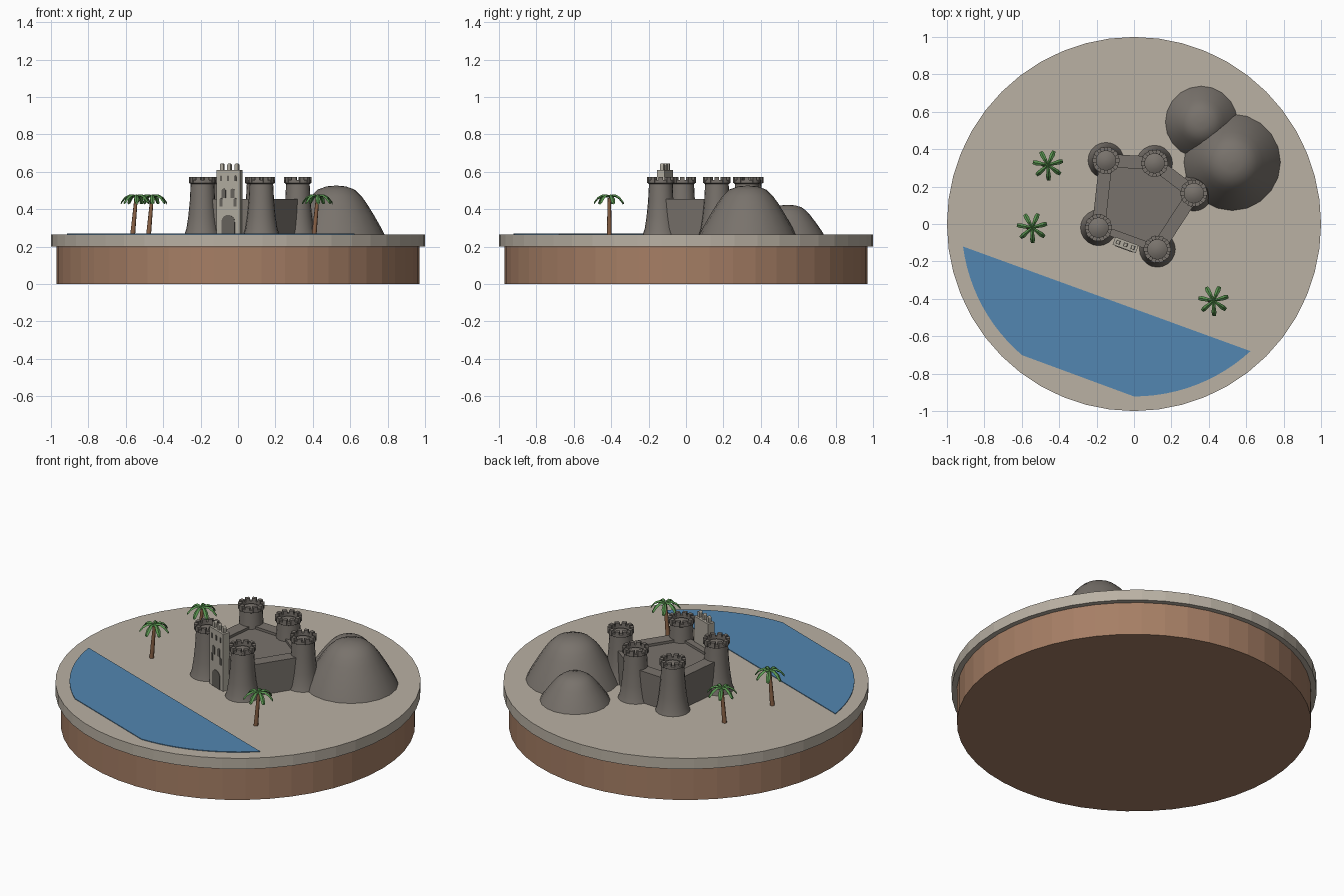
import bpy, bmesh, math
from mathutils import Vector, Matrix

if "Cube" in bpy.data.objects:
    bpy.data.objects.remove(bpy.data.objects["Cube"])

GROUND = 0.265


def material(name, r, g, b):
    m = bpy.data.materials.new(name)
    m.use_nodes = True
    m.diffuse_color = (r, g, b, 1)
    m.node_tree.nodes["Principled BSDF"].inputs["Base Color"].default_value = (r, g, b, 1)
    return m


sand = material("sand", 0.49, 0.44, 0.37)
soil = material("soil", 0.38, 0.21, 0.13)
water = material("water", 0.085, 0.24, 0.44)
stone = material("stone", 0.19, 0.17, 0.15)
pale = material("pale_stone", 0.43, 0.40, 0.34)
dark = material("dark_opening", 0.13, 0.12, 0.105)
bark = material("bark", 0.25, 0.12, 0.06)
leaf = material("leaf", 0.10, 0.30, 0.08)


def finish(bm, name, mat, smooth=0):
    """Turn a bmesh into an object, smoothing edges under the given angle."""
    bmesh.ops.recalc_face_normals(bm, faces=bm.faces)
    me = bpy.data.meshes.new(name)
    bm.to_mesh(me)
    bm.free()
    me.materials.append(mat)
    if smooth:
        me.polygons.foreach_set("use_smooth", [True] * len(me.polygons))
        me.set_sharp_from_angle(angle=math.radians(smooth))
    ob = bpy.data.objects.new(name, me)
    bpy.context.collection.objects.link(ob)
    return ob


def lathe(bm, profile, centre, sides):
    """Revolve (radius, height) points, closing both ends."""
    rings = []
    for r, z in profile:
        rings.append([bm.verts.new((centre[0] + r * math.cos(i * math.tau / sides),
                                    centre[1] + r * math.sin(i * math.tau / sides), z))
                      for i in range(sides)])
    for a, b in zip(rings, rings[1:]):
        for i in range(sides):
            j = (i + 1) % sides
            bm.faces.new((a[i], a[j], b[j], b[i]))
    bm.faces.new(rings[0][::-1])
    bm.faces.new(rings[-1])


def prism(bm, points, low, high, matrix=Matrix()):
    """Extrude a flat outline from low to high along local z."""
    a = [bm.verts.new(matrix @ Vector((x, y, low))) for x, y in points]
    b = [bm.verts.new(matrix @ Vector((x, y, high))) for x, y in points]
    bm.faces.new(a[::-1])
    bm.faces.new(b)
    for i in range(len(a)):
        j = (i + 1) % len(a)
        bm.faces.new((a[i], a[j], b[j], b[i]))


def rect(x, y, w, h):
    return [(x - w / 2, y - h / 2), (x + w / 2, y - h / 2),
            (x + w / 2, y + h / 2), (x - w / 2, y + h / 2)]


def arch(x, y, w, h):
    """Upright opening with a round top, standing on y."""
    r = w / 2
    top = [(x + r * math.cos(i * math.pi / 8), y + h - r + r * math.sin(i * math.pi / 8))
           for i in range(9)]
    return [(x - r, y), (x + r, y)] + top


# Island base
for name, r, low, high, mat in (("soil_base", 0.97, 0, 0.2, soil),
                                ("sand_disc", 1.0, 0.2, GROUND, sand)):
    bm = bmesh.new()
    lathe(bm, [(r, low), (r, high)], (0, 0), 48)
    finish(bm, name, mat)

# Lake: two rim arcs joined by straight shores
shore = []
for start, end in ((187.5, 229.5), (270, 312.5)):
    for i in range(13):
        a = math.radians(start + (end - start) * i / 12)
        shore.append((0.922 * math.cos(a), 0.922 * math.sin(a)))
bm = bmesh.new()
prism(bm, shore, GROUND - 0.003, GROUND + 0.004)
finish(bm, "lake", water)

# Rounded hills
for name, centre, radius, height in (("large_hill", (0.525, 0.33), 0.258, 0.261),
                                     ("small_hill", (0.36, 0.545), 0.192, 0.158)):
    shape = [(1, 0), (0.93, 0.14), (0.78, 0.40), (0.63, 0.64), (0.52, 0.79),
             (0.38, 0.92), (0.2, 0.985), (0.02, 1)]
    bm = bmesh.new()
    lathe(bm, [(r * radius, GROUND + z * height) for r, z in shape], centre, 20)
    finish(bm, name, stone, 50)

# Round towers with a flared foot and battlements
towers = [(-0.19, -0.02), (0.125, -0.135), (0.32, 0.165), (0.11, 0.325), (-0.15, 0.34)]
for n, (x, y) in enumerate(towers, 1):
    bm = bmesh.new()
    lathe(bm, [(0.096, GROUND), (0.086, 0.295), (0.076, 0.36), (0.068, 0.44), (0.063, 0.535),
               (0.071, 0.54), (0.071, 0.555), (0.052, 0.555), (0.052, 0.54),
               (0.035, 0.549), (0.015, 0.554), (0.002, 0.555)], (x, y), 20)
    finish(bm, f"tower_{n}", stone, 40)
    bm = bmesh.new()
    for i in range(10):
        turn = Matrix.Translation((x, y, 0)) @ Matrix.Rotation(i * math.tau / 10, 4, 'Z')
        prism(bm, rect(0.062, 0, 0.022, 0.024), 0.54, 0.572, turn)
    finish(bm, f"tower_battlements_{n}", stone)

# Curtain walls and raised courtyard
for n, start in enumerate(towers):
    a, b = Vector(start), Vector(towers[(n + 1) % len(towers)])
    d, mid = b - a, (a + b) / 2
    place = Matrix.Translation((mid.x, mid.y, 0)) @ Matrix.Rotation(math.atan2(d.y, d.x), 4, 'Z')
    bm = bmesh.new()
    prism(bm, rect(0, 0, d.length, 0.04 if n == 0 else 0.07), GROUND, 0.455, place)
    finish(bm, f"wall_{n + 1}", stone)
bm = bmesh.new()
prism(bm, towers, GROUND, 0.44)
finish(bm, "courtyard", stone)

# Gatehouse: slab in front of the first wall, local x along it, local y up, local z outward
gate = (Matrix.Translation((-0.045, -0.112, GROUND)) @ Matrix.Rotation(math.radians(-20), 4, 'Z')
        @ Matrix.Rotation(math.pi / 2, 4, 'X'))
bm = bmesh.new()
prism(bm, rect(0, 0.1725, 0.132, 0.345), -0.022, 0.022, gate)
for x in (-0.042, 0, 0.042):
    prism(bm, arch(x, 0.34, 0.02, 0.04), -0.01, 0.01, gate)
finish(bm, "gatehouse", pale)

openings = [arch(0, 0, 0.075, 0.105)]
openings += [arch(x, 0.15, 0.016, 0.045) for x in (-0.04, 0.04)]
openings += [arch(x, 0.195, 0.024, 0.05) for x in (-0.025, 0.025)]
openings += [arch(x, 0.285, 0.012, 0.03) for x in (-0.04, 0, 0.04)]
bm = bmesh.new()
for outline in openings:
    prism(bm, outline, 0.02, 0.025, gate)
finish(bm, "gatehouse_openings", dark)

# Palm trees: leaning trunk and folded drooping fronds
for n, (x, y) in enumerate([(-0.46, 0.315), (-0.545, -0.02), (0.425, -0.41)], 1):
    bm = bmesh.new()
    rings = []
    for t in (0, 0.35, 0.7, 1):
        r = 0.013 - 0.004 * t
        rings.append([bm.verts.new((x - 0.018 * (1 - t) + r * math.cos(i * math.tau / 8),
                                    y + r * math.sin(i * math.tau / 8),
                                    GROUND + 0.195 * t)) for i in range(8)])
    for a, b in zip(rings, rings[1:]):
        for i in range(8):
            bm.faces.new((a[i], a[i - 1], b[i - 1], b[i]))
    bm.faces.new(rings[-1])
    finish(bm, f"palm_trunk_{n}", bark, 50)

    bm = bmesh.new()
    for i in range(7):
        turn = Matrix.Translation((x, y, 0)) @ Matrix.Rotation((i + 0.3) * math.tau / 7, 4, 'Z')
        rows = []
        for r, z, w in ((0, 0.475, 0.006), (0.035, 0.48, 0.010), (0.062, 0.465, 0.013),
                        (0.082, 0.44, 0.009)):
            rows.append([bm.verts.new(turn @ Vector((r, s * w, z - drop)))
                         for s, drop in ((-1, 0.008), (0, 0), (1, 0.008), (0, 0.014))])
        for a, b in zip(rows, rows[1:]):
            for k in range(4):
                bm.faces.new((a[k], a[k - 1], b[k - 1], b[k]))
        bm.faces.new(rows[0])
        bm.faces.new(rows[-1])
    finish(bm, f"palm_fronds_{n}", leaf)
